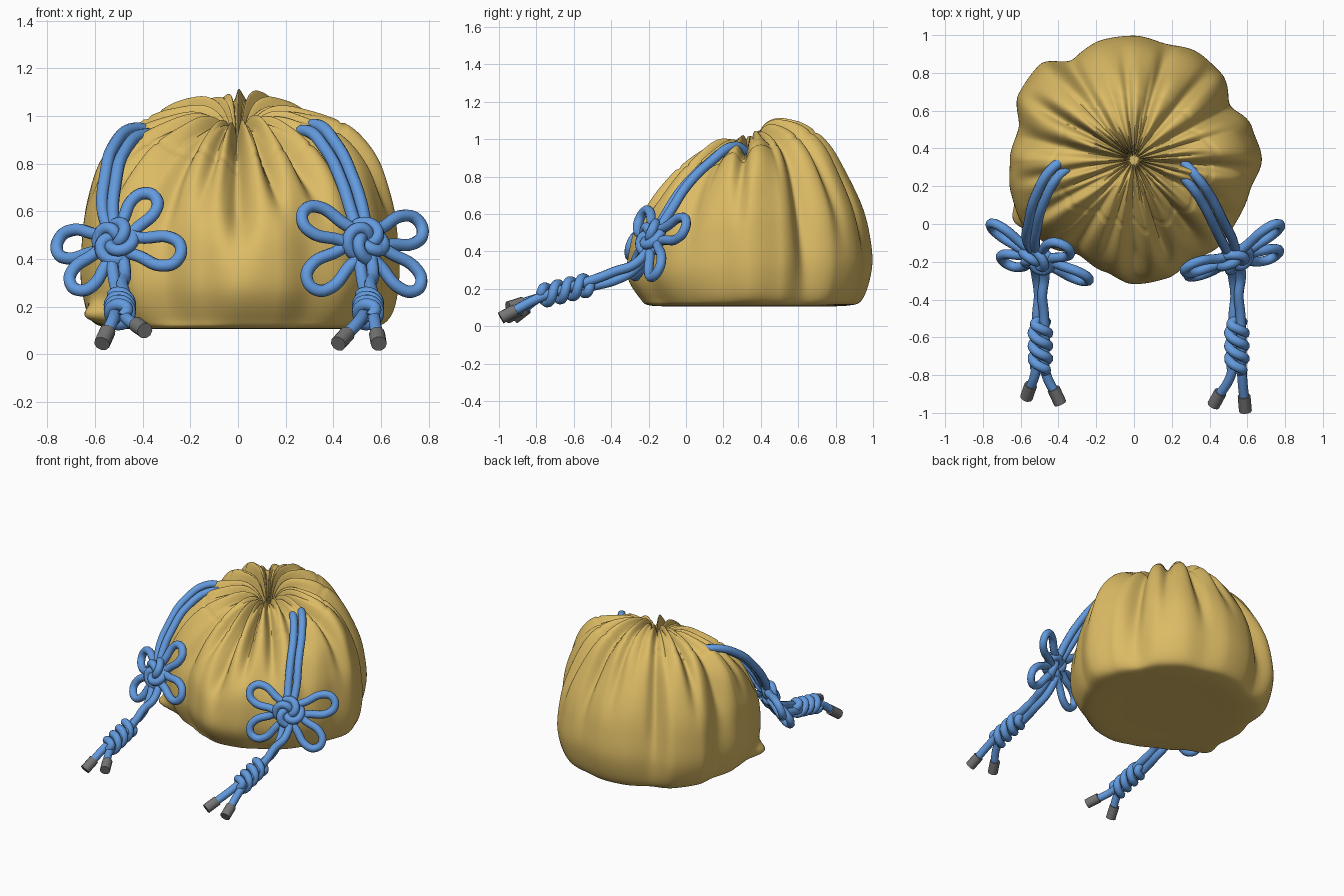
import bpy
import bmesh
import math
from mathutils import Vector

if "Cube" in bpy.data.objects:
    bpy.data.objects.remove(bpy.data.objects["Cube"], do_unlink=True)


def make_material(name, rgb):
    mat = bpy.data.materials.new(name)
    mat.use_nodes = True
    color = (*rgb, 1.0)
    mat.diffuse_color = color
    bsdf = next(n for n in mat.node_tree.nodes if n.type == 'BSDF_PRINCIPLED')
    bsdf.inputs["Base Color"].default_value = color
    return mat


fabric = make_material("tan fabric", (0.72, 0.50, 0.13))
cord_blue = make_material("blue cord", (0.125, 0.325, 0.73))
tip_gray = make_material("gray tip", (0.18, 0.18, 0.18))


def activate(obj):
    bpy.ops.object.select_all(action='DESELECT')
    obj.select_set(True)
    bpy.context.view_layer.objects.active = obj


def tube(name, points, radius, mat, cyclic=False, steps=8):
    """Round cord through the given points, turned into a mesh."""
    curve = bpy.data.curves.new(name, 'CURVE')
    curve.dimensions = '3D'
    curve.bevel_depth = radius
    curve.bevel_resolution = 3
    curve.resolution_u = steps
    curve.use_fill_caps = True
    spline = curve.splines.new('BEZIER')
    spline.bezier_points.add(len(points) - 1)
    for bp, co in zip(spline.bezier_points, points):
        bp.co = co
        bp.handle_left_type = bp.handle_right_type = 'AUTO'
    spline.use_cyclic_u = cyclic
    curve.materials.append(mat)
    obj = bpy.data.objects.new(name, curve)
    bpy.context.collection.objects.link(obj)
    activate(obj)
    bpy.ops.object.convert(target='MESH')
    bpy.ops.object.shade_smooth_by_angle(angle=math.radians(50))


# Bag: radius and height profiles for its sides, front and back
CENTER_Y = 0.34
BASE = [(.3, .11), (.52, .11)]
SIDE = BASE + [(.62, .15), (.65, .3), (.635, .5), (.61, .65), (.56, .8), (.475, .9),
               (.38, .945), (.26, .97), (.16, .98), (.08, .95), (.03, .87)]
FRONT = BASE + [(.58, .15), (.64, .27), (.63, .43), (.59, .55), (.52, .66), (.42, .77),
                (.32, .86), (.23, .92), (.15, .95), (.08, .94), (.03, .87)]
BACK = BASE + [(.61, .15), (.655, .32), (.63, .5), (.575, .67), (.485, .84), (.4, .96),
               (.29, 1.045), (.18, 1.065), (.11, 1.045), (.06, .98), (.03, .87)]
# Lobed outline: radius every 15 degrees
OUTLINE = [.69, .66, .61, .66, .67, .645, .665, .665, .64, .72, .715, .645,
           .67, .69, .70, .66, .60, .63, .68, .67, .635, .66, .65, .65]
# Creases: angle, depth, half width in degrees, profile position where they begin
CREASES = [(270, .10, 6, 3), (253, .05, 4, 4.5), (288, .05, 4, 4.5), (308, .05, 5, 4),
           (328, .04, 6, 3), (355, .05, 4, 3.5), (29, .06, 5, 2), (50, .03, 4, 3),
           (73, .05, 4, 3), (95, .04, 4, 4), (125, .06, 5, 2), (150, .05, 4, 4),
           (169, .05, 5, 3), (190, .04, 4, 4.5), (210, .05, 4, 4), (235, .05, 5, 3)]


def smooth(a, b, x):
    t = min(1, max(0, (x - a) / (b - a)))
    return t * t * (3 - 2 * t)


def sample(profile, u):
    """Smooth interpolation along a profile."""
    last = len(profile) - 1
    i = min(int(u), last - 1)
    t = u - i
    a, b, c, d = (Vector(profile[min(last, max(0, i + k))]) for k in (-1, 0, 1, 2))
    return 0.5 * (2 * b + (c - a) * t + (2 * a - 5 * b + 4 * c - d) * t ** 2
                  + (3 * b - a - 3 * c + d) * t ** 3)


def outline_scale(theta):
    f = math.degrees(theta) / 15
    i = int(f)
    a, b = OUTLINE[i % 24], OUTLINE[(i + 1) % 24]
    return (a + (b - a) * smooth(0, 1, f - i)) / 0.67


def displacement(theta, u):
    """Puffed cloth, deep creases, fine gathers and the hem seam."""
    d = 0.02 * smooth(2, 5, u) * (1 - smooth(9, 11, u))
    for angle, depth, width, start in CREASES:
        gap = (math.degrees(theta) - angle + 180) % 360 - 180
        if abs(gap) < 4 * width:
            fade = smooth(start, start + 3, u) * (1 - 0.8 * smooth(9, 11, u))
            d -= depth * fade * math.exp(-(gap / width) ** 2)
    warp = theta + 0.1 * math.sin(2 * theta + 1) + 0.05 * math.sin(5 * theta)
    d += 0.02 * smooth(5, 7.5, u) * (2 * abs(math.sin(7 * warp)) - 1) * (1 - smooth(10, 12, u))
    d += 0.022 * smooth(7.5, 10, u) * (2 * abs(math.sin(13 * warp + 0.6)) - 1) * (1 - 0.5 * smooth(10, 12, u))
    d -= 0.01 * math.exp(-((u - 7.6) / 0.06) ** 2)
    return d


def bag_point(theta, u, profiles):
    s, c = math.sin(theta), math.cos(theta)
    w = abs(s) ** 0.9
    side, front, back = profiles
    p, dp = [side[k].lerp((front if s < 0 else back)[k], w) for k in (0, 1)]
    normal = Vector((dp.y, -dp.x)).normalized()
    p = p + normal * displacement(theta, u)
    p.x *= 1 + (outline_scale(theta) - 1) * smooth(0, 3, u)
    # small folded ear at one lower corner
    ear = math.exp(-((theta - math.radians(207)) / 0.14) ** 2)
    p.x += 0.085 * ear * math.exp(-((p.y - 0.16) / 0.05) ** 2) * smooth(1, 2, u)
    return (p.x * c, CENTER_Y + p.x * s, p.y)


def build_bag(segments=320, rows=84):
    bm = bmesh.new()
    rings = []
    last = len(SIDE) - 1
    for j in range(rows + 1):
        u = last * j / rows
        lo, hi = max(0, u - 0.05), min(last, u + 0.05)
        profiles = [(sample(q, u), sample(q, hi) - sample(q, lo)) for q in (SIDE, FRONT, BACK)]
        rings.append([bm.verts.new(bag_point(math.tau * i / segments, u, profiles))
                      for i in range(segments)])
    for low, high in zip(rings, rings[1:]):
        for i in range(segments):
            k = (i + 1) % segments
            bm.faces.new((low[i], low[k], high[k], high[i]))
    bm.faces.new(list(reversed(rings[0])))
    bm.faces.new(rings[-1])
    mesh = bpy.data.meshes.new("bag")
    bm.to_mesh(mesh)
    bm.free()
    mesh.materials.append(fabric)
    obj = bpy.data.objects.new("bag", mesh)
    bpy.context.collection.objects.link(obj)
    activate(obj)
    bpy.ops.object.shade_smooth_by_angle(angle=math.radians(60))


build_bag()


# Drawstrings: hanging cord pair, flower knot, tail knot and capped ends
ROPE = 0.026


def drawstring(label, side, path, knot, petals, tail_x, ends):
    knot = Vector(knot)
    offset = Vector((0.022, 0.016 * side, 0.012 * side))
    for n, sign in enumerate((-1, 1), 1):
        strand = [Vector(p) + offset * sign for p in path] + [knot + offset * sign * 0.5]
        tube(f"{label}_hanging_cord_{n}", strand, ROPE, cord_blue)

    # flower loops
    facing = Vector((0.5 * side, -1, 0.4)).normalized()
    for n, tip in enumerate(petals, 1):
        d = Vector(tip) - knot
        across = d.cross(facing).normalized()
        loop = [knot + d * a + across * b for a, b in
                ((.1, 0), (.45, .045), (.8, .062), (.97, .03), (.97, -.03), (.8, -.062), (.45, -.045))]
        tube(f"{label}_flower_loop_{n}", loop, ROPE, cord_blue, cyclic=True)

    # woven centre
    right = facing.cross(Vector((0, 0, 1))).normalized()
    up = right.cross(facing)
    weave = []
    for i in range(48):
        a = 3 * math.tau * i / 48
        r = 0.052 + 0.03 * math.cos(4 * a / 3)
        weave.append(knot + right * r * math.cos(a) + up * r * math.sin(a)
                     + facing * (0.01 + 0.03 * math.sin(4 * a / 3)))
    tube(f"{label}_flower_knot", weave, ROPE, cord_blue, cyclic=True, steps=4)

    # twisted tail strands with capped ends, wrapped by a knot
    a, b = Vector((tail_x, -.51, .225)), Vector((tail_x, -.78, .16))
    axis = (b - a).normalized()
    lift = Vector((1, 0, 0)).cross(axis)
    for n, (sign, end) in enumerate(zip((-1, 1), ends), 1):
        tail = [knot + Vector((0.026 * sign, 0, -0.04))]
        for turn, y, z in ((.6, -.28, .315), (1.2, -.38, .27), (.8, -.47, .24), (.4, -.62, .2), (0, -.78, .155)):
            swing = Vector((math.cos(turn), 0, math.sin(turn))) * 0.026 * sign
            tail.append(Vector((tail_x, y, z)) + swing)
        end = Vector(end)
        d = (end - tail[-1]).normalized()
        tube(f"{label}_tail_{n}", tail + [end - d * 0.03], ROPE, cord_blue)
        tube(f"{label}_tip_{n}", [end - d * 0.09, end], 0.034, tip_gray, steps=2)
        coil = []
        for i in range(17):
            turn = math.tau * i / 8 + math.pi * n
            r = 0.042 if 0 < i < 16 else 0.015
            coil.append(a.lerp(b, i / 16) + Vector((r * math.cos(turn), 0, 0)) + lift * r * math.sin(turn))
        tube(f"{label}_tail_knot_{n}", coil, ROPE, cord_blue, steps=5)


drawstring("right", -1,
           [(-.31, .34, .91), (-.41, .28, .935), (-.5, .13, .86), (-.535, 0, .73), (-.545, -.1, .59)],
           (-.51, -.18, .47),
           [(-.36, -.12, .67), (-.24, -.3, .42), (-.76, 0, .46), (-.69, -.2, .28)],
           -.495, [(-.57, -.92, .045), (-.39, -.95, .1)])
drawstring("left", 1,
           [(.24, .31, .92), (.305, .24, .95), (.39, .12, .87), (.455, -.01, .74), (.5, -.1, .6)],
           (.53, -.18, .47),
           [(.27, -.24, .59), (.3, -.28, .29), (.77, 0, .54), (.76, -.16, .28)],
           .545, [(.42, -.96, .045), (.59, -.99, .045)])
